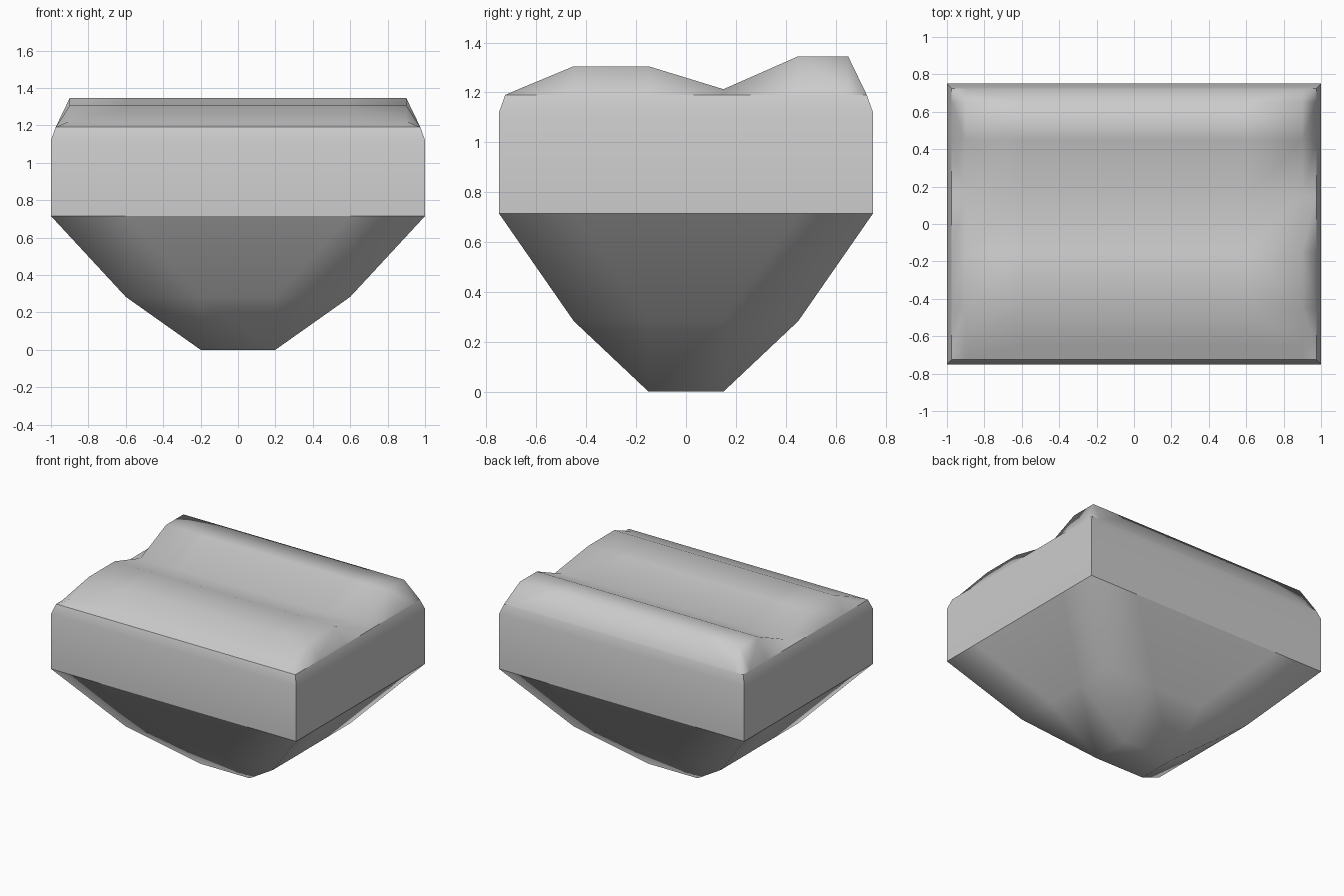
import bpy, bmesh, math

if "Cube" in bpy.data.objects:
    bpy.data.objects.remove(bpy.data.objects["Cube"])


def finish(name, bm, angle):
    mesh = bpy.data.meshes.new(name)
    bm.to_mesh(mesh)
    bm.free()
    obj = bpy.data.objects.new(name, mesh)
    bpy.context.collection.objects.link(obj)
    bpy.ops.object.select_all(action='DESELECT')
    obj.select_set(True)
    bpy.context.view_layer.objects.active = obj
    bpy.ops.object.shade_smooth_by_angle(angle=math.radians(angle))
    return obj


def height_grid(name, xs, ys, height, facing_up):
    """Grid surface; each cell is split along the diagonal that runs to the centre."""
    bm = bmesh.new()
    v = [[bm.verts.new((x, y, height(i, j))) for j, y in enumerate(ys)]
         for i, x in enumerate(xs)]
    for i in range(len(xs) - 1):
        for j in range(len(ys) - 1):
            a, b, c, d = v[i][j], v[i + 1][j], v[i + 1][j + 1], v[i][j + 1]
            if (xs[i] + xs[i + 1]) * (ys[j] + ys[j + 1]) >= 0:
                tris = ((a, b, c), (a, c, d))
            else:
                tris = ((a, b, d), (b, c, d))
            for t in tris:
                bm.faces.new(t if facing_up else t[::-1])
    return finish(name, bm, 80)


# Tapering rock underside: height depends on the ring counted from the rim
steps = [-1, -0.6, -0.2, 0.2, 0.6, 1]
ring_z = [0.715, 0.283, 0.0]
height_grid("rock_underside", steps, [0.75 * s for s in steps],
            lambda i, j: ring_z[min(i, j, 5 - i, 5 - j)], False)

# Straight side walls with a chamfered upper rim
bm = bmesh.new()
rings = [[bm.verts.new((sx * hx, sy * hy, z))
          for sx, sy in ((-1, -1), (1, -1), (1, 1), (-1, 1))]
         for hx, hy, z in ((1, 0.75, 0.715), (1, 0.75, 1.12), (0.975, 0.725, 1.19))]
for low, high in zip(rings, rings[1:]):
    for k in range(4):
        n = (k + 1) % 4
        bm.faces.new((low[k], low[n], high[n], high[k]))
finish("side_walls", bm, 30)

# Rolling top: one ridge profile along y, dropping to the rim at every edge
cap_x = [-0.975, -0.9, -0.6, -0.2, 0.2, 0.6, 0.9, 0.975]
cap_y = [-0.725, -0.65, -0.45, -0.15, 0.15, 0.45, 0.65, 0.725]
cap_z = [1.19, 1.222, 1.305, 1.305, 1.213, 1.345, 1.345, 1.19]
height_grid("rolling_top", cap_x, cap_y,
            lambda i, j: 1.19 if i in (0, 7) else cap_z[j], True)
